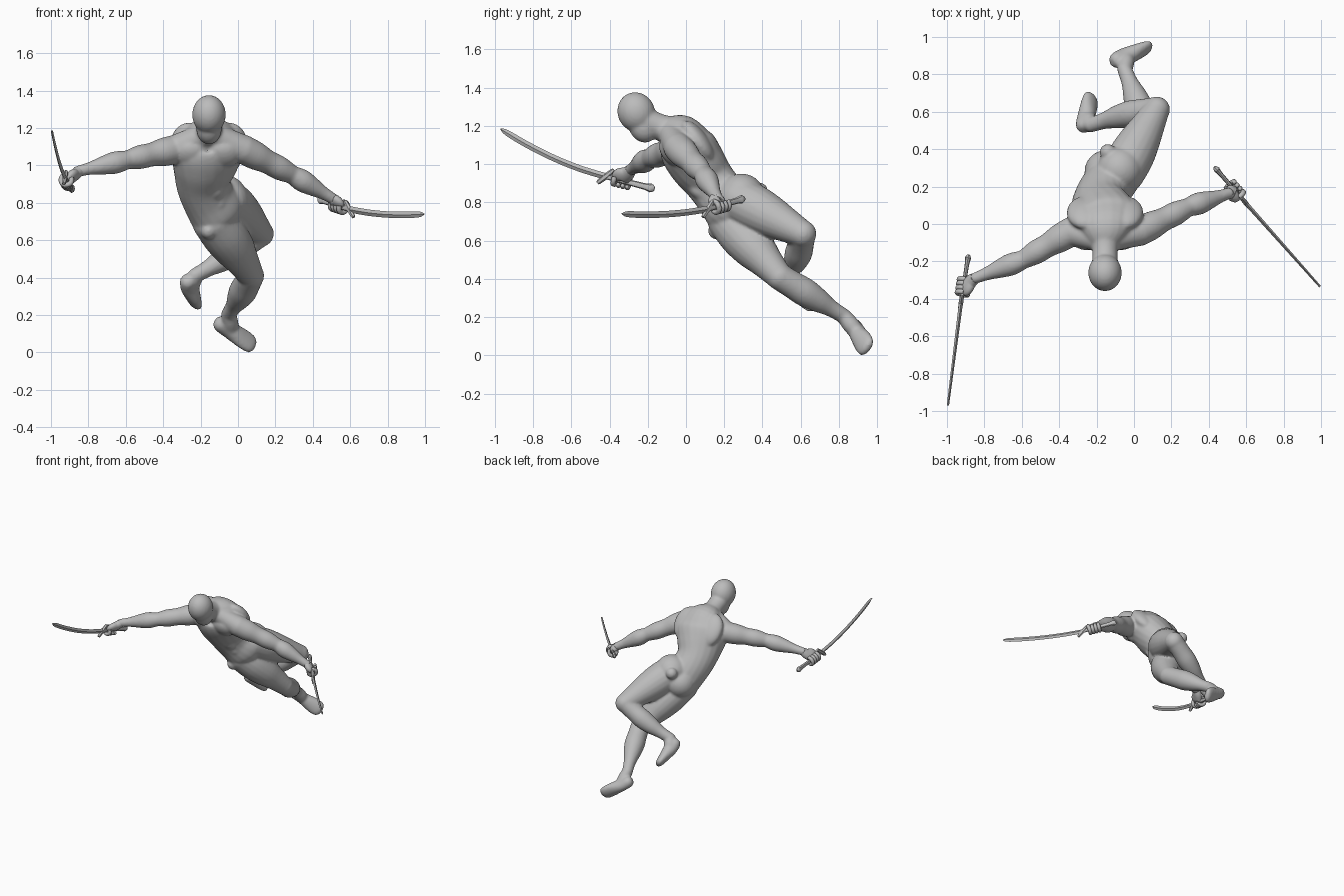
import bpy, bmesh, math
from mathutils import Vector as V, Matrix

cube = bpy.data.objects.get("Cube")
if cube:
    bpy.data.objects.remove(cube)

GREY = (0.5, 0.5, 0.5, 1)
mat = bpy.data.materials.new("plain_grey")
mat.use_nodes = True
mat.diffuse_color = GREY
mat.node_tree.nodes["Principled BSDF"].inputs["Base Color"].default_value = GREY


def finish(name, bm):
    bmesh.ops.recalc_face_normals(bm, faces=bm.faces)
    mesh = bpy.data.meshes.new(name)
    bm.to_mesh(mesh)
    bm.free()
    mesh.materials.append(mat)
    ob = bpy.data.objects.new(name, mesh)
    bpy.context.collection.objects.link(ob)
    bpy.ops.object.select_all(action='DESELECT')
    ob.select_set(True)
    bpy.context.view_layer.objects.active = ob
    bpy.ops.object.shade_smooth_by_angle(angle=math.radians(40))
    return ob


def spline(a, b, c, d, t):
    return b + 0.5 * t * ((c - a) + t * (2 * a - 5 * b + 4 * c - d + t * (3 * (b - c) + d - a)))


def loft(bm, stations, side, side_end=None, segs=20, steps=5):
    """Tube through (x, y, z, half width[, half depth]) stations."""
    rows = [V((*s, s[3]) if len(s) == 4 else s) for s in map(tuple, stations)]
    fine, n = [], len(rows) - 1
    for i in range(n):
        q = [rows[max(0, min(n, i + k))] for k in (-1, 0, 1, 2)]
        fine += [V([spline(*(p[j] for p in q), k / steps) for j in range(5)]) for k in range(steps)]
    fine.append(rows[-1])
    side, side_end = V(side), V(side_end or side)
    rings, last = [], len(fine) - 1
    for i, f in enumerate(fine):
        t = (V(fine[min(i + 1, last)][:3]) - V(fine[max(i - 1, 0)][:3])).normalized()
        u = side.lerp(side_end, i / last)
        u = (u - t * u.dot(t)).normalized()
        w = t.cross(u)
        angles = [math.tau * k / segs for k in range(segs)]
        rings.append([bm.verts.new(V(f[:3]) + u * f[3] * math.cos(a) + w * f[4] * math.sin(a))
                      for a in angles])
    for r, s in zip(rings, rings[1:]):
        for k in range(segs):
            m = (k + 1) % segs
            bm.faces.new((r[k], r[m], s[m], s[k]))
    bm.faces.new(rings[0])
    bm.faces.new(rings[-1])


def ball(bm, pos, size, axis=(0, 0, 1)):
    """Ellipsoid whose third size runs along axis."""
    rot = V(axis).to_track_quat('Z', 'Y').to_matrix().to_4x4()
    bmesh.ops.create_uvsphere(bm, u_segments=24, v_segments=16, radius=1,
                              matrix=Matrix.Translation(pos) @ rot @ Matrix.Diagonal((*size, 1)))


def limb(bm, a, b, radii, bow=(0, 0, 0)):
    """Muscled limb segment from a to b, rounded at both ends."""
    a, b, n = V(a), V(b), len(radii) - 1
    pts = [(*(a.lerp(b, i / n) + V(bow) * math.sin(math.pi * i / n)), r) for i, r in enumerate(radii)]
    loft(bm, pts, (0.3, 0.5, 0.8))
    for p, r in ((a, radii[0]), (b, radii[-1])):
        ball(bm, p, (r, r, r))


def foot(bm, ankle, heel, toe, shin):
    heel, toe, shin = V(heel), V(toe), V(shin).normalized()
    side = shin.cross(toe - heel).normalized()
    shape = [(0, .022, .022), (.1, .042, .042), (.35, .044, .05), (.7, .058, .037), (.92, .053, .026), (1, .025, .013)]
    loft(bm, [(*heel.lerp(toe, t), w, d) for t, w, d in shape], side)
    limb(bm, ankle, heel.lerp(toe, .4), (.04, .045, .04))


# Joint positions
chest_out = V((0, -0.8, -0.6))
neck_base = (-.155, -.09, 1.175)
l_shoulder, l_elbow, l_wrist = (.03, -.04, 1.085), (.29, .09, .95), (.51, .165, .82)
r_shoulder, r_elbow, r_wrist = (-.335, -.04, 1.085), (-.59, -.19, 1.03), (-.85, -.29, .97)
l_hip, l_knee, l_ankle = (-.06, .28, .81), (.122, .612, .635), (-.23, .53, .41)
r_hip, r_knee, r_ankle = (-.13, .23, .70), (.07, .49, .41), (-.05, .825, .205)

body = bmesh.new()
# Torso, twisting from level shoulders to tilted hips
loft(body, [(-.155, -.12, 1.18, .07, .065), (-.155, -.035, 1.155, .15, .11), (-.16, .005, 1.09, .2, .145),
            (-.175, .06, 1.00, .18, .145), (-.185, .125, .91, .15, .13), (-.16, .185, .83, .145, .13),
            (-.11, .245, .75, .155, .135), (-.09, .28, .69, .11, .09)], (1, 0, 0), (.6, .35, .7))
for x, shoulder in ((-.25, r_shoulder), (-.075, l_shoulder)):
    ball(body, (x, -.075, 1.06), (.09, .085, .052), chest_out)
    # Shoulder blades and sloping shoulders
    ball(body, (x * 1.2 + .04, .06, 1.12), (.1, .13, .055), chest_out)
    limb(body, neck_base, shoulder, (.065, .07, .078))
# Shallow stomach muscles
for i in range(3):
    for s in (-1, 1):
        ball(body, (-.185 + s * .04 + i * .012, .0 + i * .057, .935 - i * .075),
             (.055, .055, .035), chest_out)
# Head, jaw and neck
ball(body, (-.155, -.26, 1.271), (.09, .098, .106), (0, -.4, .9))
ball(body, (-.155, -.222, 1.195), (.068, .075, .085), (0, .45, -.89))
limb(body, (-.155, -.2, 1.22), neck_base, (.07, .068, .077))
# Glutes, rear knob and groin
ball(body, (-.075, .29, .825), (.125, .125, .125))
ball(body, (-.15, .28, .75), (.115, .115, .115))
ball(body, (-.14, .385, .86), (.043, .043, .043))
ball(body, (-.157, .165, .65), (.042, .05, .045))
# Arms
for shoulder, elbow, wrist in ((l_shoulder, l_elbow, l_wrist), (r_shoulder, r_elbow, r_wrist)):
    limb(body, shoulder, elbow, (.078, .076, .064, .064, .05))
    limb(body, elbow, wrist, (.05, .06, .05, .036, .03))
# Legs
limb(body, l_hip, l_knee, (.12, .122, .11, .09, .07))
limb(body, r_hip, r_knee, (.115, .122, .112, .088, .07), (.01, 0, 0))
limb(body, l_knee, l_ankle, (.068, .068, .072, .062, .045, .04), (0, .01, -.01))
limb(body, r_knee, r_ankle, (.07, .072, .075, .063, .045, .04), (.005, 0, 0))
foot(body, l_ankle, (-.275, .5, .4), (-.225, .69, .25), V(l_ankle) - V(l_knee))
foot(body, r_ankle, (-.12, .865, .17), (.09, .95, .03), V(r_ankle) - V(r_knee))
ob = finish("body", body)
fuse = ob.modifiers.new("fuse", 'REMESH')
fuse.mode, fuse.voxel_size, fuse.use_smooth_shade = 'VOXEL', .009, True
soften = ob.modifiers.new("soften", 'SMOOTH')
soften.factor, soften.iterations = .5, 6


def armed_hand(label, wrist, pommel, guard, tip, sag):
    wrist, pommel, guard, tip = V(wrist), V(pommel), V(guard), V(tip)
    h = (guard - pommel).normalized()
    up = V((0, 0, 1))
    up = (up - h * up.z).normalized()
    # Curved blade
    bm = bmesh.new()
    path = [(t, guard.lerp(tip, t) - V((0, 0, sag * 4 * t * (1 - t)))) for t in (0, .25, .5, .75, .94, 1)]
    widths = (.017, .017, .017, .017, .015, .002)
    loft(bm, [(*p, w, .011 - .005 * t) for (t, p), w in zip(path, widths)], up, segs=4)
    finish(label + "_blade", bm)
    # Grip with flared pommel, and crossguard
    bm = bmesh.new()
    grip = ((0, .012), (.08, .024), (.2, .017), (.9, .014), (1, .016))
    loft(bm, [(*pommel.lerp(guard, t), r, r * .7) for t, r in grip], up, segs=8, steps=2)
    finish(label + "_grip", bm)
    bm = bmesh.new()
    ends = ((-.055, .01), (-.045, .013), (0, .016), (.045, .013), (.055, .01))
    loft(bm, [(*(guard + up * t), r, r * .9) for t, r in ends], h, segs=6, steps=1)
    finish(label + "_guard", bm)
    # Palm, curled fingers and thumb
    mid = guard - h * .085
    a = wrist - mid
    a = (a - h * a.dot(h)).normalized()
    b = h.cross(a)
    bm = bmesh.new()
    palm = [(wrist, .03, .03), (wrist.lerp(mid, .35), .04, .03), (mid + a * .028, .05, .028),
            (mid + a * .012, .044, .02)]
    loft(bm, [(*p, w, d) for p, w, d in palm], h)
    for i in range(5):
        finger = i < 4
        r = .014
        c = mid + h * (i * .024 - .04 if finger else .035)
        arc = [math.radians(d) for d in (30, 75, 120, 165, 210, 250)][:6 if finger else 4]
        pts = [c + (a * math.cos(t) + b * math.sin(t) * (1 if finger else -1)) * .029 for t in arc]
        loft(bm, [(*p, r * (.8 if k == len(pts) - 1 else 1)) for k, p in enumerate(pts)], h, segs=10, steps=3)
        ball(bm, pts[-1], (r * .8,) * 3)
    finish(label + "_hand", bm)


armed_hand("left", l_wrist, (.43, .305, .82), (.595, .115, .765), (.995, -.335, .74), .015)
armed_hand("right", r_wrist, (-.885, -.165, .87), (-.925, -.42, .935), (-.995, -.97, 1.185), .027)
